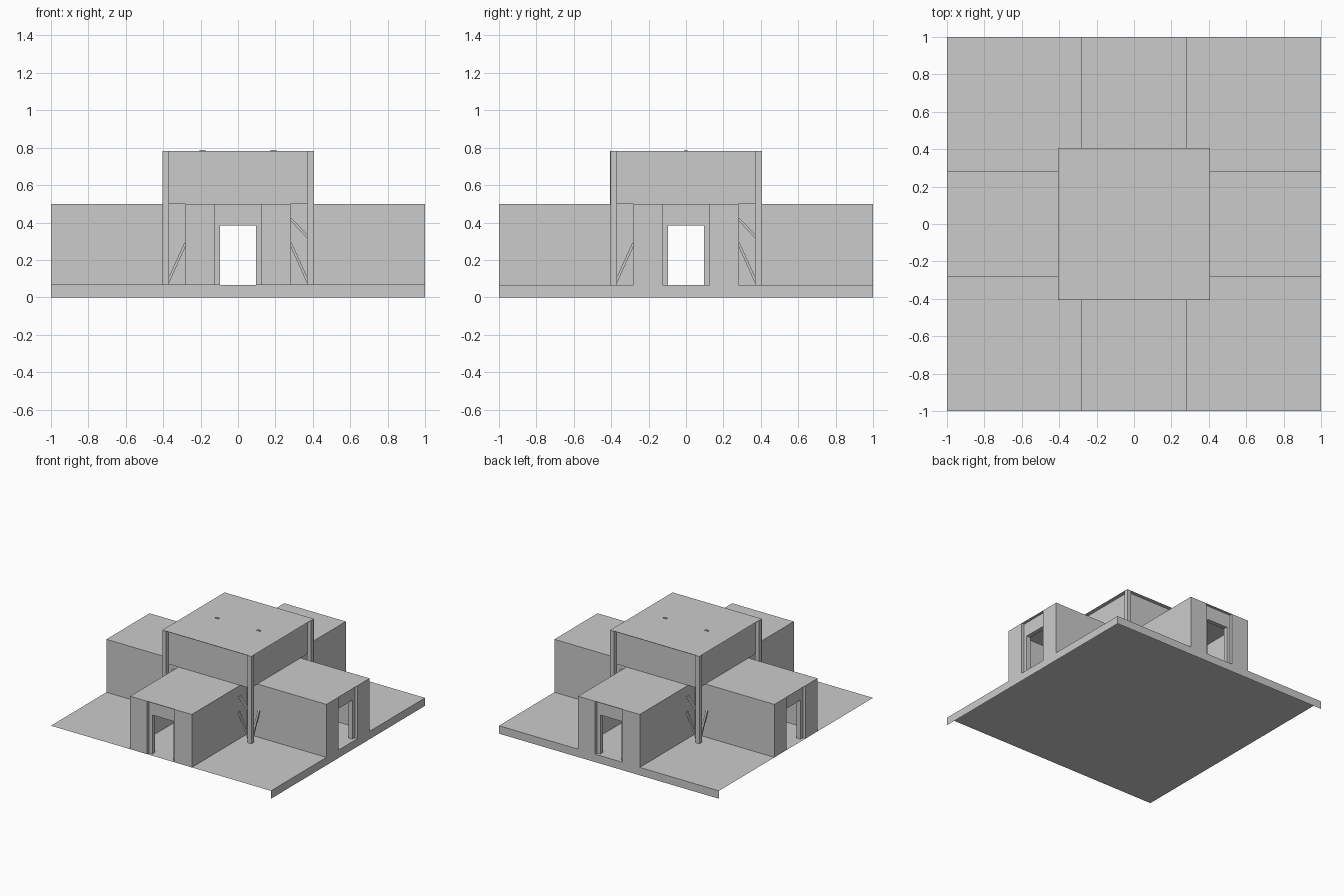
import bpy, bmesh, math
from mathutils import Matrix, Vector

if "Cube" in bpy.data.objects:
    bpy.data.objects.remove(bpy.data.objects["Cube"])

FLOOR, EAVE, TOP = 0.065, 0.5, 0.783   # ground level, wing roof, main roof
WING, ROOM, WALL = 0.28, 0.405, 0.372  # wing half width, roof half width, upper wall


def make(name, quads=(), boxes=(), struts=(), turns=(0,)):
    """Mesh from flat quads, boxes (min, max) and struts (start, end, size), turned around z."""
    bm = bmesh.new()
    for t in turns:
        rot = Matrix.Rotation(t * math.pi / 2, 4, 'Z')
        for q in quads:
            bm.faces.new([bm.verts.new(rot @ Vector(p)) for p in q])
        for lo, hi in boxes:
            lo, hi = Vector(lo), Vector(hi)
            m = rot @ Matrix.Translation((lo + hi) / 2) @ Matrix.Diagonal((*(hi - lo), 1))
            bmesh.ops.create_cube(bm, size=1, matrix=m)
        for a, b, s in struts:
            a, b = Vector(a), Vector(b)
            d = b - a
            m = (rot @ Matrix.Translation((a + b) / 2)
                 @ d.to_track_quat('Z', 'Y').to_matrix().to_4x4()
                 @ Matrix.Diagonal((s, s, d.length, 1)))
            bmesh.ops.create_cube(bm, size=1, matrix=m)
    mesh = bpy.data.meshes.new(name)
    bm.to_mesh(mesh)
    bm.free()
    ob = bpy.data.objects.new(name, mesh)
    bpy.context.collection.objects.link(ob)
    return ob


def flat(x0, x1, y0, y1, z):
    return [(x0, y0, z), (x1, y0, z), (x1, y1, z), (x0, y1, z)]


def along_x(x0, x1, y, z0, z1):
    return [(x0, y, z0), (x1, y, z0), (x1, y, z1), (x0, y, z1)]


def along_y(x, y0, y1, z0, z1):
    return [(x, y0, z0), (x, y1, z0), (x, y1, z1), (x, y0, z1)]


ALL = range(4)

# Ground sheet with its two skirts (open underneath)
make("ground_slab", [flat(-1, 1, -1, 1, FLOOR),
                     along_y(1, -1, 1, 0, FLOOR),
                     along_x(1, -1, 1, 0, FLOOR)[::-1]])

# Four wings: roof, side walls, end walls and the reveals of the doorway
D, DEEP = 0.125, 0.06
wing = [flat(-WING, WING, -1, -WALL, EAVE)]
for s in (-1, 1):
    wing += [along_y(s * WING, -1, -WING, FLOOR, EAVE),
             along_x(*sorted((s * D, s * WING)), -1, FLOOR, EAVE),
             along_y(s * D, -1, -1 + DEEP, FLOOR, EAVE)]
make("wing_shells", wing, turns=ALL)

# Door frames set back in each wing end
y0, y1 = -0.975, -0.94
make("door_frames", boxes=[((-D, y0, FLOOR), (-0.095, y1, EAVE)),
                           ((0.095, y0, FLOOR), (D, y1, EAVE)),
                           ((-0.095, y0, 0.385), (0.095, y1, EAVE))], turns=ALL)

# Raised centre: recessed walls, corner soffits and overhanging flat roof
make("upper_walls", [along_x(-WALL, WALL, -WALL, EAVE, TOP),
                     flat(WING, WALL, -WALL, -WING, EAVE)], turns=ALL)
make("main_roof", [flat(-ROOM, ROOM, -ROOM, ROOM, TOP)])

# Free-standing corner posts
make("corner_posts", boxes=[((0.37, -ROOM, FLOOR), (ROOM, -0.37, TOP - 0.001))], turns=ALL)

# Slanted braces between the posts and the wings
make("corner_braces", struts=[((0.28, -0.388, 0.42), (0.385, -0.388, 0.31), 0.014),
                              ((0.28, -0.388, 0.29), (0.375, -0.388, 0.08), 0.014),
                              ((0.388, -0.28, 0.29), (0.388, -0.375, 0.08), 0.014)], turns=ALL)

# Small lamp fixings poking through the roof
make("roof_fixings", boxes=[((s * 0.19 - 0.015, -0.008, TOP - 0.01),
                             (s * 0.19 + 0.015, 0.008, TOP + 0.005)) for s in (-1, 1)])
